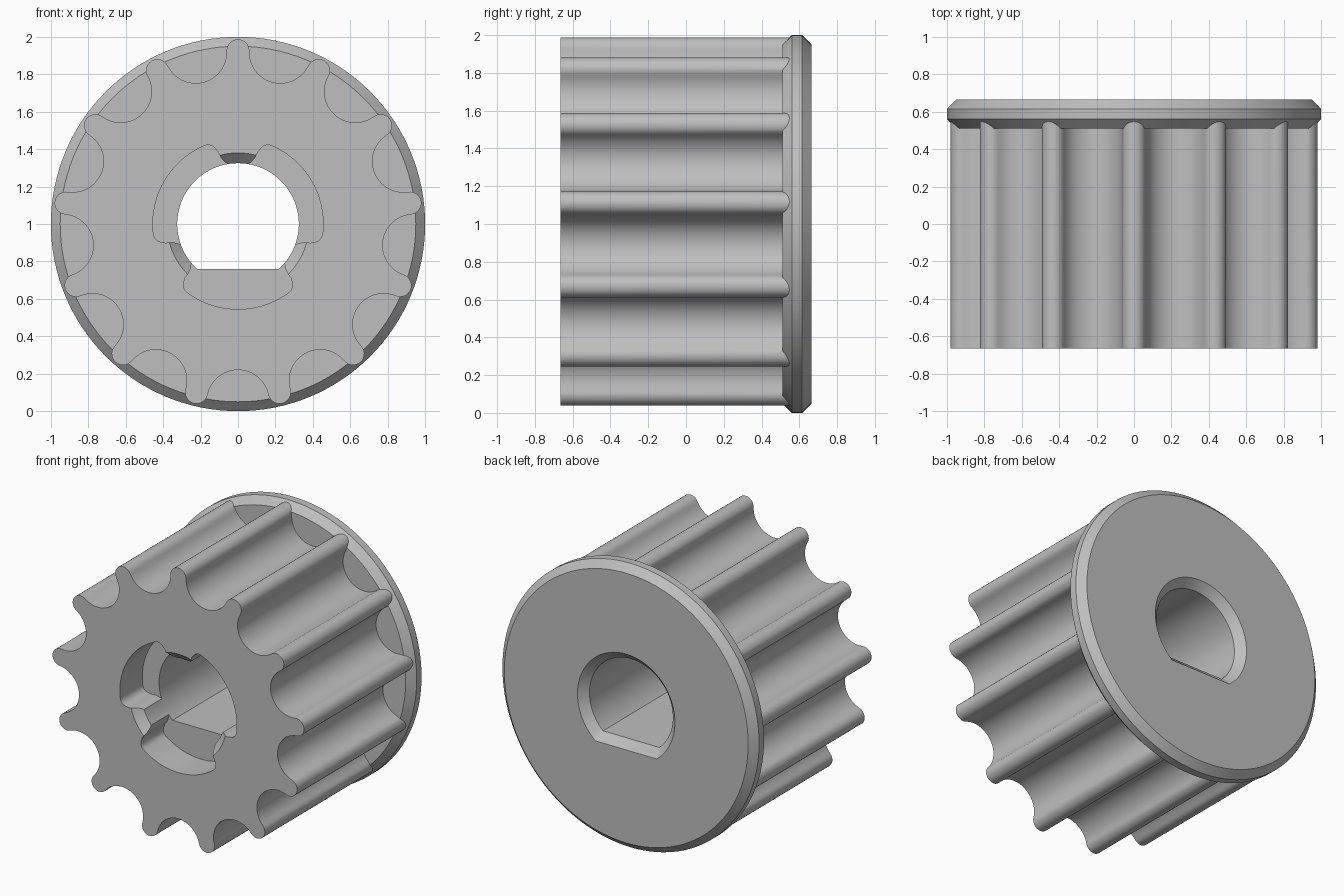
import bpy
import bmesh
from math import pi, sin, cos, atan2, asin, hypot, radians

old = bpy.data.objects.get("Cube")
if old:
    bpy.data.objects.remove(old, do_unlink=True)

FRONT, BACK = -0.665, 0.665

steel = bpy.data.materials.new("plain_grey")
steel.use_nodes = True
grey = (0.52, 0.52, 0.52, 1)
steel.diffuse_color = grey
steel.node_tree.nodes["Principled BSDF"].inputs["Base Color"].default_value = grey


def arc(dist, axis, r, start, end, steps):
    """Arc about a centre at polar (dist, axis); angles are absolute."""
    cx, cz = dist * cos(axis), dist * sin(axis)
    angles = [start + (end - start) * i / steps for i in range(steps + 1)]
    return [(cx + r * cos(a), cz + r * sin(a)) for a in angles]


def circle(r, steps=128):
    return arc(0, 0, r, 0, 2 * pi, steps)[:-1]


def loft(name, sections):
    """Solid through equal-length (y, profile) sections."""
    bm = bmesh.new()
    rings = [[bm.verts.new((x, y, z + 1)) for x, z in pts] for y, pts in sections]
    for a, b in zip(rings, rings[1:]):
        for i in range(len(a)):
            j = (i + 1) % len(a)
            bm.faces.new((a[i], a[j], b[j], b[i]))
    bm.faces.new(rings[0])
    bm.faces.new(rings[-1])
    bmesh.ops.recalc_face_normals(bm, faces=bm.faces)
    mesh = bpy.data.meshes.new(name)
    bm.to_mesh(mesh)
    bm.free()
    mesh.materials.append(steel)
    obj = bpy.data.objects.new(name, mesh)
    bpy.context.collection.objects.link(obj)
    return obj


def combine(target, other, operation):
    bpy.ops.object.select_all(action='DESELECT')
    bpy.context.view_layer.objects.active = target
    target.select_set(True)
    mod = target.modifiers.new(operation, 'BOOLEAN')
    mod.operation = operation
    mod.solver = 'EXACT'
    mod.object = other
    bpy.ops.object.modifier_apply(modifier=mod.name)
    bpy.data.objects.remove(other, do_unlink=True)


def tooth_profile(teeth=13, tip=0.061, tip_dist=0.926, gap=0.165, gap_dist=0.945):
    """Round tooth tips flowing into round grooves."""
    half = pi / teeth
    contact = atan2(gap_dist * sin(half), gap_dist * cos(half) - tip_dist)
    pts = []
    for k in range(teeth):
        a = pi / 2 + 2 * half * k
        pts += arc(tip_dist, a, tip, a - contact, a + contact, 14)
        groove = arc(gap_dist, a + half, gap,
                     a + contact + pi, a + 2 * half - contact + pi, 24)
        pts += groove[1:-1]
    return pts


def pocket_profile(radius=0.455, bump=0.11, bump_dist=0.415, fillet=0.05):
    """Round recess with three rounded lugs pointing inward."""
    rad, tan = 0.372, 0.16
    f, fd = atan2(tan, rad), hypot(tan, rad)
    contact = atan2(tan, rad - bump_dist)
    third = 2 * pi / 3
    pts = []
    for k in range(3):
        a = pi / 2 + third * k
        b = a + third
        pts += arc(bump_dist, a, bump, a + 2 * pi - contact, a + contact, 18)
        pts += arc(fd, a + f, fillet, a + contact + pi, a + f + 2 * pi, 8)[1:]
        pts += arc(0, 0, radius, a + f, b - f, 28)[1:-1]
        pts += arc(fd, b - f, fillet, b - f, b - contact + pi - 2 * pi + 2 * pi, 8)[:-1] \
            if b - contact + pi > b - f and b - contact + pi - (b - f) < pi else []
    return pts


def bore_profile(offset=0.0):
    """Circle with a flat at the bottom."""
    r, flat = 0.325 + offset, 0.24 + offset
    a = asin(flat / r)
    return arc(0, 0, r, -a, pi + a, 72)


# Toothed barrel and chamfered rear flange
pulley = loft("toothed_pulley", [(FRONT, tooth_profile()), (0.56, tooth_profile())])
flange = loft("rear_flange", [(0.51, circle(0.95)), (0.56, circle(1.0)),
                              (0.615, circle(1.0)), (BACK, circle(0.95))])
combine(pulley, flange, 'UNION')

# Flat-sided bore, widening at the back
bore = loft("bore_cutter", [(-1, bore_profile()), (BACK - 0.055, bore_profile()),
                            (BACK + 0.045, bore_profile(0.1))])
combine(pulley, bore, 'DIFFERENCE')

# Three-lobed front recess, with the lug tips chamfered
pocket = loft("pocket_cutter", [(-1, pocket_profile()), (FRONT + 0.25, pocket_profile())])
combine(pulley, pocket, 'DIFFERENCE')
cone = loft("lug_chamfer_cutter", [(FRONT - 0.05, circle(0.43)), (FRONT + 0.1, circle(0.28))])
combine(pulley, cone, 'DIFFERENCE')

bpy.ops.object.select_all(action='DESELECT')
pulley.select_set(True)
bpy.context.view_layer.objects.active = pulley
bpy.ops.object.shade_smooth_by_angle(angle=radians(30))
